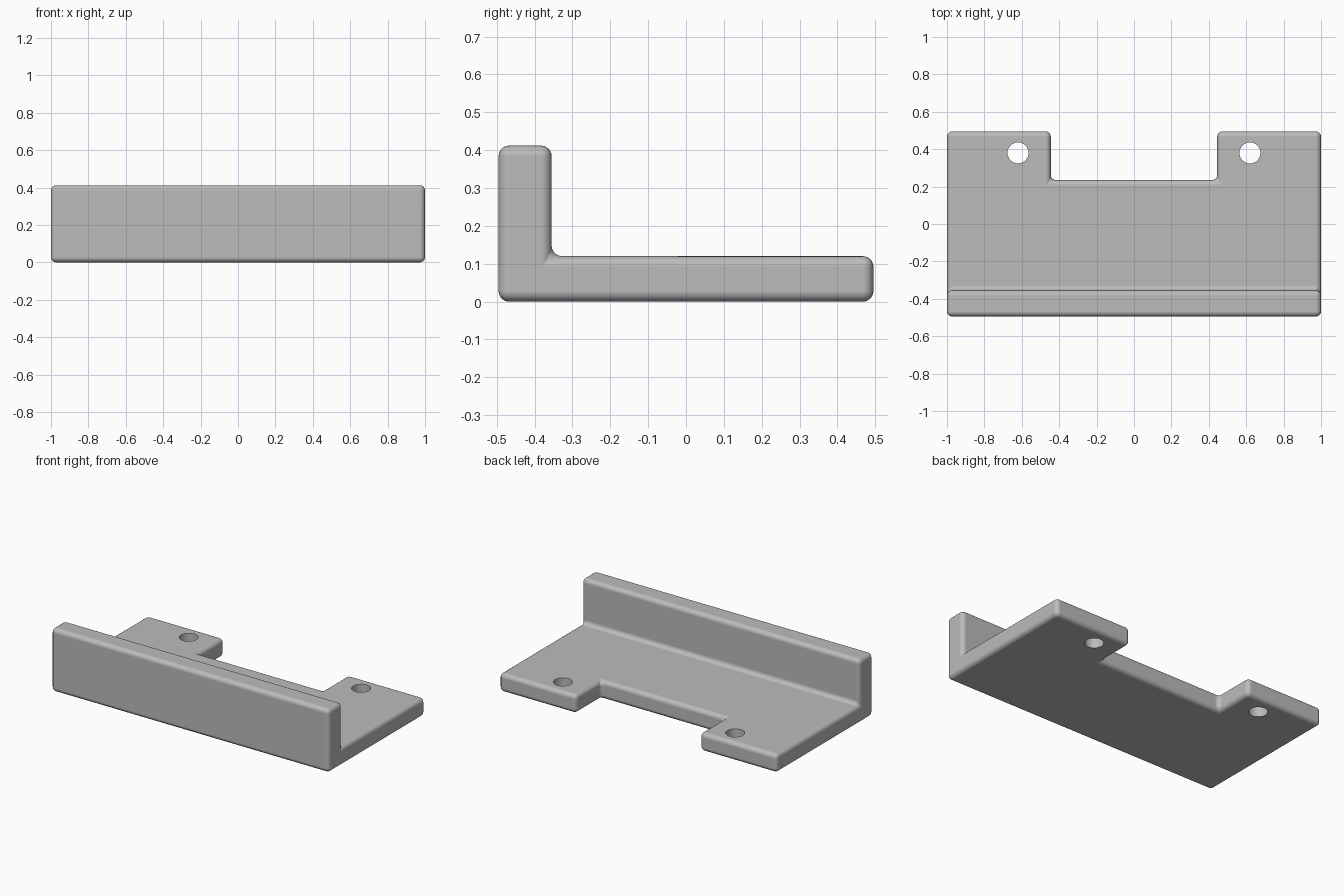
import bpy
import bmesh
from mathutils import Matrix, Vector

cube = bpy.data.objects.get("Cube")
if cube:
    bpy.data.objects.remove(cube, do_unlink=True)

# Overall dimensions
HALF_X, HALF_Y, HEIGHT = 1.0, 0.495, 0.412
PLATE = 0.12          # base plate thickness
WALL_BACK = -0.355    # rear face of the upright wall
NOTCH_X, NOTCH_Y = 0.445, 0.235
HOLE_X, HOLE_Y, HOLE_R = 0.62, 0.38, 0.056
ROUND = 0.028


def new_object(name, bm):
    bmesh.ops.recalc_face_normals(bm, faces=bm.faces)
    mesh = bpy.data.meshes.new(name)
    bm.to_mesh(mesh)
    bm.free()
    obj = bpy.data.objects.new(name, mesh)
    bpy.context.collection.objects.link(obj)
    return obj


def apply_modifier(obj, kind, **settings):
    mod = obj.modifiers.new(kind.title(), kind)
    for key, value in settings.items():
        setattr(mod, key, value)
    bpy.ops.object.modifier_apply(modifier=mod.name)


def cut(obj, cutter):
    cutter.hide_render = True
    apply_modifier(obj, "BOOLEAN", operation="DIFFERENCE", solver="EXACT", object=cutter)
    bpy.data.objects.remove(cutter, do_unlink=True)


# L-shaped side profile, extruded across the width
profile = [(-HALF_Y, 0), (HALF_Y, 0), (HALF_Y, PLATE),
           (WALL_BACK, PLATE), (WALL_BACK, HEIGHT), (-HALF_Y, HEIGHT)]
bm = bmesh.new()
side = bm.faces.new([bm.verts.new((-HALF_X, y, z)) for y, z in profile])
extruded = bmesh.ops.extrude_face_region(bm, geom=[side])["geom"]
bmesh.ops.translate(bm, vec=(2 * HALF_X, 0, 0),
                    verts=[v for v in extruded if isinstance(v, bmesh.types.BMVert)])
bracket = new_object("angle_bracket", bm)
bpy.ops.object.select_all(action="DESELECT")
bpy.context.view_layer.objects.active = bracket
bracket.select_set(True)

# Rear notch
bm = bmesh.new()
bmesh.ops.create_cube(bm, size=1, matrix=Matrix.LocRotScale(
    Vector((0, NOTCH_Y + 0.5, 0)), None, Vector((2 * NOTCH_X, 1, 1))))
cut(bracket, new_object("notch_cutter", bm))

# Round every edge, including the inner corners
apply_modifier(bracket, "BEVEL", width=ROUND, segments=6, limit_method="ANGLE")

# Two sharp-edged screw holes
bm = bmesh.new()
for sign in (-1, 1):
    bmesh.ops.create_cone(bm, cap_ends=True, segments=48, radius1=HOLE_R, radius2=HOLE_R,
                          depth=1, matrix=Matrix.Translation((sign * HOLE_X, HOLE_Y, 0)))
cut(bracket, new_object("hole_cutter", bm))

# Smooth rounded edges with flat main faces
bpy.ops.object.shade_smooth_by_angle()
apply_modifier(bracket, "WEIGHTED_NORMAL", keep_sharp=True, weight=100)

# Plain grey finish
grey = bpy.data.materials.new("light_grey")
grey.use_nodes = True
colour = (0.5, 0.5, 0.5, 1)
grey.diffuse_color = colour
grey.node_tree.nodes["Principled BSDF"].inputs["Base Color"].default_value = colour
bracket.data.materials.clear()
bracket.data.materials.append(grey)
